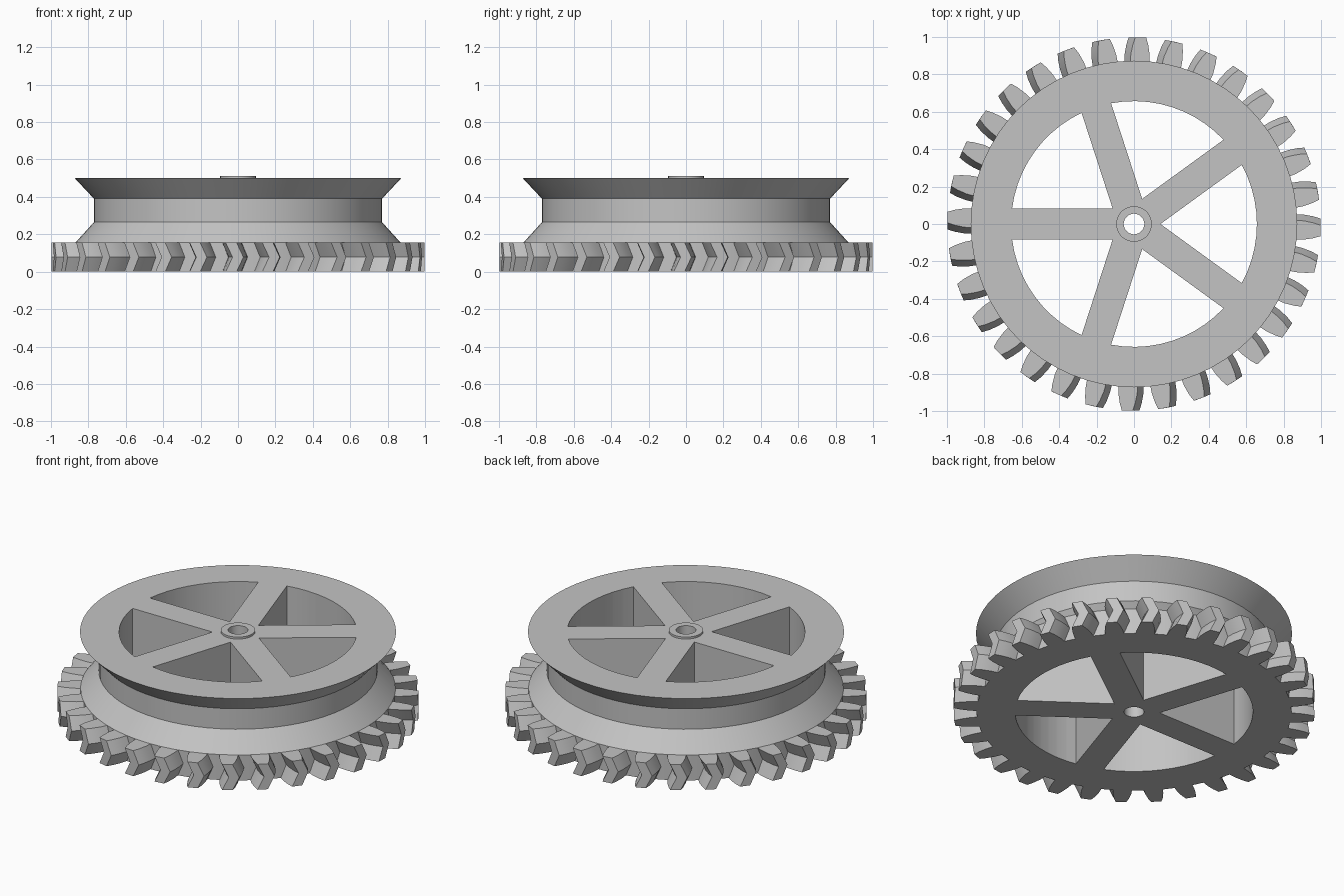
import bpy, bmesh, math
from mathutils import Vector

cube = bpy.data.objects.get("Cube")
if cube:
    bpy.data.objects.remove(cube, do_unlink=True)

TEETH, SPOKES, SEGMENTS = 32, 5, 64
DISC_TOP, GEAR_TOP = 0.5, 0.155

grey = bpy.data.materials.new("plain grey")
grey.use_nodes = True
grey.diffuse_color = (0.55, 0.55, 0.55, 1)
grey.node_tree.nodes["Principled BSDF"].inputs["Base Color"].default_value = grey.diffuse_color


def polar(r, a, z=0.0):
    return Vector((r * math.cos(a), r * math.sin(a), z))


def make_object(name, bm):
    bmesh.ops.recalc_face_normals(bm, faces=bm.faces)
    mesh = bpy.data.meshes.new(name)
    bm.to_mesh(mesh)
    bm.free()
    mesh.materials.append(grey)
    obj = bpy.data.objects.new(name, mesh)
    bpy.context.collection.objects.link(obj)
    return obj


def loft(bm, rings):
    """Skin a stack of equal point loops and cap both ends."""
    loops = [[bm.verts.new(p) for p in ring] for ring in rings]
    n = len(loops[0])
    for low, high in zip(loops, loops[1:]):
        for i in range(n):
            j = (i + 1) % n
            bm.faces.new((low[i], low[j], high[j], high[i]))
    bm.faces.new(loops[0][::-1])
    bm.faces.new(loops[-1])


def lathe(name, profile):
    """Spin a closed (radius, height) profile around z."""
    bm = bmesh.new()
    loops = [[bm.verts.new(polar(r, math.tau * s / SEGMENTS, z)) for r, z in profile]
             for s in range(SEGMENTS)]
    n = len(profile)
    for s in range(SEGMENTS):
        a, b = loops[s], loops[(s + 1) % SEGMENTS]
        for i in range(n):
            j = (i + 1) % n
            bm.faces.new((a[i], b[i], b[j], a[j]))
    return make_object(name, bm)


def smooth(obj):
    bpy.ops.object.select_all(action='DESELECT')
    obj.select_set(True)
    bpy.context.view_layer.objects.active = obj
    bpy.ops.object.shade_smooth_by_angle(angle=math.radians(25))


# Grooved wheel with a bore
wheel = lathe("grooved_wheel", [
    (0.055, 0), (0.87, 0), (0.87, GEAR_TOP), (0.77, 0.265),
    (0.77, 0.39), (0.873, DISC_TOP), (0.055, DISC_TOP)])

# Windows between the spokes, each a wedge with a rounded outer edge
half_spoke, rim = 0.083, 0.657
step = math.tau / SPOKES
apex = half_spoke / math.sin(step / 2)
spread = step / 2 - math.asin(half_spoke / rim)
bm = bmesh.new()
for k in range(SPOKES):
    mid = k * step
    outline = [polar(apex, mid)]
    outline += [polar(rim, mid + spread * (i / 5 - 1)) for i in range(11)]
    loft(bm, [[p + Vector((0, 0, z)) for p in outline] for z in (-0.1, 0.7)])
cutter = make_object("window_cutter", bm)
cutter.hide_render = True
cut = wheel.modifiers.new("windows", 'BOOLEAN')
cut.operation, cut.solver, cut.object = 'DIFFERENCE', 'EXACT', cutter
bpy.context.view_layer.objects.active = wheel
bpy.ops.object.modifier_apply(modifier=cut.name)
bpy.data.objects.remove(cutter, do_unlink=True)
smooth(wheel)

# Raised collar around the bore
collar = lathe("hub_collar", [
    (0.055, DISC_TOP), (0.095, DISC_TOP), (0.095, 0.512), (0.055, 0.512)])
smooth(collar)

# Herringbone teeth: the middle layer leads the top and bottom layers
half_tooth = [(0.86, 0.052), (0.91, 0.05), (0.96, 0.041), (0.998, 0.029)]
flank = [(r, -w) for r, w in half_tooth] + [(r, w) for r, w in reversed(half_tooth)]
lag = math.radians(-2.1)
bm = bmesh.new()
for t in range(TEETH):
    a = math.tau * t / TEETH
    loft(bm, [[polar(r, a + turn + w / r, z) for r, w in flank]
              for z, turn in ((0, lag), (GEAR_TOP / 2, 0), (GEAR_TOP, lag))])
teeth = make_object("gear_teeth", bm)
smooth(teeth)
